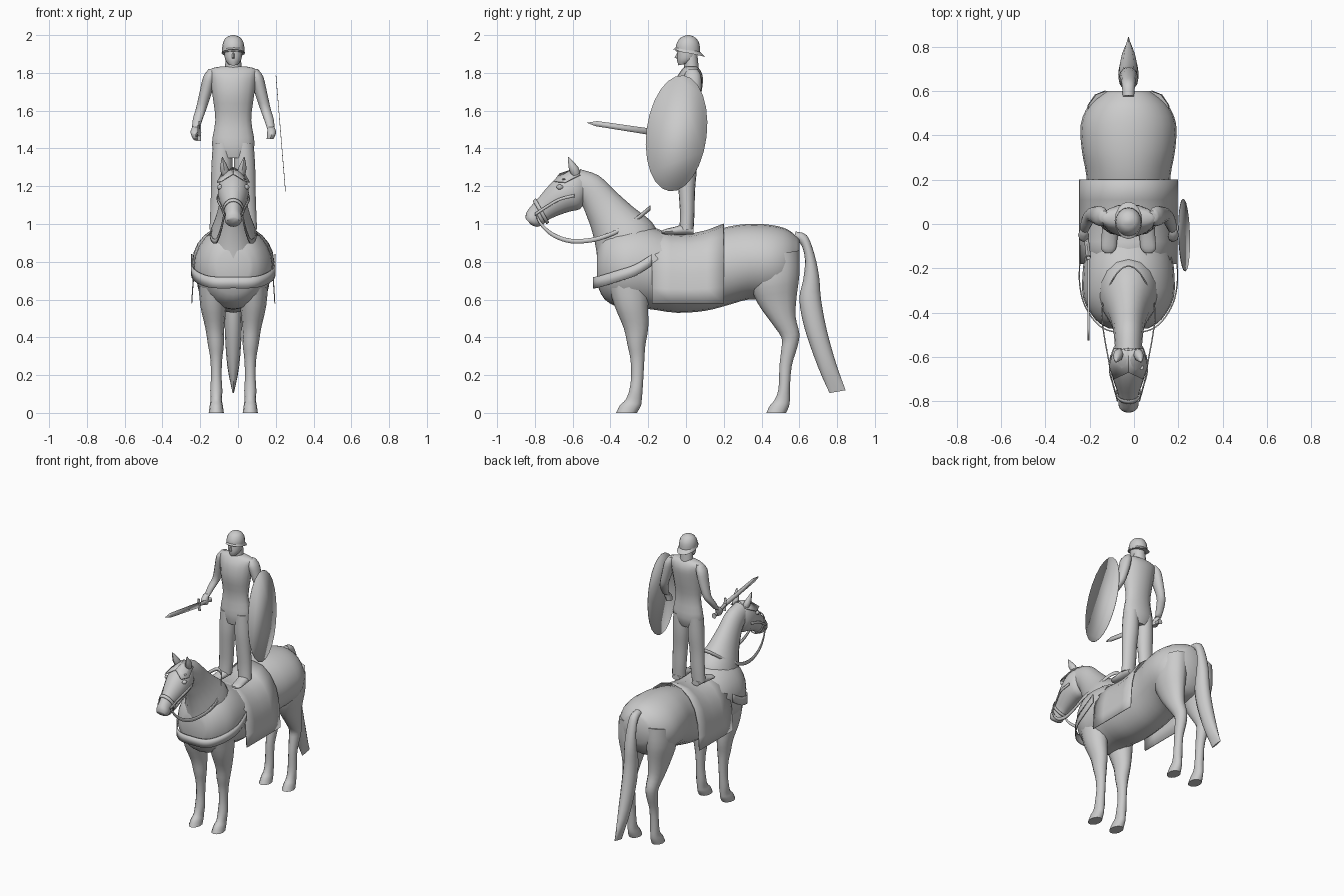
import bpy
import bmesh
from math import sin, cos, pi, radians
from mathutils import Vector, Matrix

UNIT = 0.01      # all part sizes are given in hundredths
MID = -2.5       # the mount and rider stand slightly off centre

cube = bpy.data.objects.get("Cube")
if cube:
    bpy.data.objects.remove(cube)

grey = bpy.data.materials.new("plain grey")
grey.use_nodes = True
tone = (0.6, 0.6, 0.6, 1)
grey.diffuse_color = tone
grey.node_tree.nodes["Principled BSDF"].inputs["Base Color"].default_value = tone


def finish(name, bm, thickness=0, angle=50):
    """Turn a bmesh in hundredths into a shaded object."""
    bmesh.ops.scale(bm, vec=(UNIT, UNIT, UNIT), verts=bm.verts)
    bmesh.ops.recalc_face_normals(bm, faces=bm.faces)
    mesh = bpy.data.meshes.new(name)
    bm.to_mesh(mesh)
    bm.free()
    mesh.materials.append(grey)
    obj = bpy.data.objects.new(name, mesh)
    bpy.context.collection.objects.link(obj)
    if thickness:
        solid = obj.modifiers.new("thickness", "SOLIDIFY")
        solid.thickness = thickness * UNIT
        solid.offset = 0
    bpy.ops.object.select_all(action="DESELECT")
    obj.select_set(True)
    bpy.context.view_layer.objects.active = obj
    bpy.ops.object.shade_smooth_by_angle(angle=radians(angle))
    return obj


def smooth_path(points, steps):
    """Catmull-Rom interpolation through tuples of any length."""
    pts = [Vector(p) for p in points]
    out = []
    for i in range(len(pts) - 1):
        a, b, c, d = (pts[max(0, min(len(pts) - 1, i + k))] for k in (-1, 0, 1, 2))
        for s in range(steps):
            t = s / steps
            out.append(b + (c - a) * t / 2 + (a * 2 - b * 5 + c * 4 - d) * t * t / 2
                       + (b * 3 - a - c * 3 + d) * t ** 3 / 2)
    return out + [pts[-1]]


def loft(name, sections, side=1, steps=3, sides=16, caps=True, thickness=0):
    """Skin oval rings: (front y, z, back y, z, half width, sideways shift)."""
    bm = bmesh.new()
    rings = []
    full = [tuple(s) + (0,) * (6 - len(s)) for s in sections]
    for ya, za, yb, zb, half, shift in smooth_path(full, steps):
        ring = []
        for k in range(sides):
            t = 2 * pi * k / sides
            u = (1 - cos(t)) / 2
            x = MID + side * shift + half * sin(t)
            ring.append(bm.verts.new((x, ya + (yb - ya) * u, za + (zb - za) * u)))
        rings.append(ring)
    for r, q in zip(rings, rings[1:]):
        for k in range(sides):
            n = (k + 1) % sides
            bm.faces.new((r[k], r[n], q[n], q[k]))
    if caps:
        bm.faces.new(rings[0])
        bm.faces.new(rings[-1])
    return finish(name, bm, thickness)


def band(name, points, height, steps=4, thickness=0.6):
    """Upright strap following a path."""
    bm = bmesh.new()
    rows = [[bm.verts.new((MID + p.x, p.y, p.z + h)) for h in (-height / 2, height / 2)]
            for p in smooth_path(points, steps)]
    for a, b in zip(rows, rows[1:]):
        bm.faces.new((a[0], b[0], b[1], a[1]))
    return finish(name, bm, thickness)


def both_ways(half):
    """Complete a path that starts on the middle plane."""
    return [(-x, y, z) for x, y, z in reversed(half[1:])] + half


def plate(name, points, thickness=0.5):
    bm = bmesh.new()
    bm.faces.new([bm.verts.new((MID + x, y, z)) for x, y, z in points])
    return finish(name, bm, thickness)


# Horse trunk, neck, head and tail
loft("horse_body", [
    (-47, 68, -47, 86, 9), (-43, 60, -43, 95, 15), (-33, 55, -33, 99, 20.5),
    (-20, 55, -20, 99, 20.5), (-5, 53, -5, 94, 19), (10, 54, 10, 95, 18.5),
    (22, 57, 22, 98.5, 19), (33, 60, 33, 100, 21), (45, 60, 45, 99.5, 21.5),
    (54, 63, 54, 97, 17.5), (60, 73, 60, 92, 10)], sides=24)
loft("horse_neck", [
    (-46, 70, -14, 93, 15), (-47.5, 86, -18, 101, 13), (-50, 97, -28, 109, 9.5),
    (-52.5, 104, -37, 117, 7.5), (-55, 110, -46, 125.5, 6.5), (-58, 113, -56, 129, 6)])
loft("horse_head", [
    (-52, 126, -54, 112, 5), (-59, 129, -56, 108, 7.5), (-66, 126, -62, 106.5, 8.2),
    (-72, 121, -69, 104, 6.8), (-78, 114, -73, 102, 5), (-82, 109.5, -76, 99.5, 4.4),
    (-84.5, 106, -79, 98.5, 4.5), (-85, 103, -82, 99.5, 3.3)])
loft("horse_tail", [
    (57, 92, 58, 96, 2.5), (61, 89, 64, 94, 3), (63, 81, 68, 84, 3.5),
    (62, 70, 70.5, 72, 4.2), (60, 60, 71.5, 60, 4.5), (63, 44, 74.5, 44, 4.5),
    (70, 24, 79.5, 26, 3.2), (76, 10.5, 84.5, 12, 0.5)], sides=12)

# Horse legs, ears and eyes
for side, label in ((1, "left"), (-1, "right")):
    loft(f"front_leg_{label}", [
        (-42, 70, -19, 70, 8.5, 10), (-38, 57, -20, 57, 7, 10.5), (-33, 45, -20, 45, 5, 9.8),
        (-31, 36, -21.5, 36, 4.2, 9.2), (-29.5, 29, -22, 29, 3.2, 9), (-29, 20, -22.5, 20, 2.8, 9),
        (-30, 12, -23, 12, 3.2, 9), (-32, 7, -23.5, 6, 3, 9),
        (-35, 4, -24, 3.5, 3.5, 9), (-37, 0, -26, 0, 4, 9)], side, sides=12)
    loft(f"hind_leg_{label}", [
        (36, 82, 60, 86, 9, 10), (34, 69, 60, 73, 8.5, 11), (38, 58, 58.5, 61, 6.5, 10.5),
        (45, 48, 58, 51, 5, 10), (50.5, 40, 60, 42, 4, 9.3), (50.5, 34, 59, 35, 3.6, 9),
        (49.5, 25, 56, 25, 2.8, 9), (49, 13, 55, 13, 3, 9), (47, 7, 55, 7, 3, 9),
        (44.5, 4, 54.5, 3.5, 3.5, 9), (42.5, 0, 53, 0, 4, 9)], side, sides=12)
    loft(f"ear_{label}", [
        (-60, 125, -56, 126, 2, 4), (-62, 129, -57, 130, 2.2, 4.8),
        (-62.5, 135.5, -62, 135.5, 0.2, 5.8)], side, sides=8)
    loft(f"horse_eye_{label}", [
        (-68.5, 119, -68.5, 120, 0.6, 6.8), (-67, 118, -67, 121, 1.6, 7),
        (-65, 119, -65, 120, 0.6, 7)], side, sides=8)
    # Bridle straps and loose forelock
    band(f"cheek_strap_{label}", [
        (side * 4.9, -80, 105), (side * 6.4, -74, 109), (side * 8.4, -67, 113),
        (side * 8, -59, 115)], 1.6)
    plate(f"forelock_{label}", [
        (0, -57, 130), (side * 6.5, -56, 126), (side * 8.6, -64, 122),
        (side * 6.5, -70, 122.5), (0, -67, 126.5)])

# Noseband, reins and breast strap
loft("noseband", [(-79.5, 113.5, -72.5, 101, 5.6), (-81, 112, -74, 100, 5.3)],
     steps=1, caps=False, thickness=0.5)
band("reins", both_ways([
    (0, -19, 108.5), (5, -22, 106), (10, -31, 99), (12, -40, 94.5), (11, -50, 91.5),
    (9, -61, 91), (7.5, -70, 94), (6, -76, 99), (5, -79, 104)]), 2.4)
band("breast_strap", both_ways([
    (0, -49, 69), (9, -48, 69), (15, -44, 70), (20, -36, 72.5), (22, -27, 75.5),
    (22, -18, 81)]), 6)

# Saddle cloth: an arch drawn across the back, sagging in the middle
arch = both_ways([(0, 0, 97), (8, 0, 95.5), (14, 0, 91), (18.5, 0, 84),
                  (20.8, 0, 75), (21.5, 0, 66), (22, 0, 58)])
bm = bmesh.new()
rows = []
for y, lift in ((-18, 0), (-8, -2), (2, -2.5), (11, -0.5), (20, 3)):
    rows.append([bm.verts.new((MID + x, y, z + lift * (z - 58) / 39)) for x, _, z in arch])
for a, b in zip(rows, rows[1:]):
    for i in range(len(arch) - 1):
        bm.faces.new((a[i], a[i + 1], b[i + 1], b[i]))
finish("saddle_cloth", bm, 0.5)

# Rider torso and head
loft("rider_torso", [
    (-4, 135, 5, 135, 8), (-5, 142, 7, 142, 11.3), (-4, 155, 6, 155, 9.5),
    (-6, 168, 8, 168, 11), (-5, 177, 9, 177, 12.2), (-2, 182, 7.5, 181.5, 12.5),
    (0, 183.5, 5.5, 183.5, 6)])
loft("rider_neck", [(-1, 180, 7, 180, 4.5), (-1, 190, 6, 190, 4)], steps=1, sides=12)
loft("rider_face", [
    (-4, 184, 1, 185, 2.5), (-4.8, 187, 5, 187, 4.2), (-4.5, 191, 6, 191, 4.8),
    (-4, 195, 6, 195, 4.5)], sides=12)
loft("rider_nose", [(-4.5, 191, -3, 191, 0.5), (-6, 188.3, -3, 188, 0.9),
                    (-4.5, 187.3, -3, 187, 0.5)], steps=1, sides=6)
loft("helmet", [
    (-5.5, 191.5, 7.5, 189.5, 5.8), (-5.2, 195, 7.2, 195, 5.7),
    (-3, 198.5, 5.2, 198.5, 4), (0.5, 200, 2, 200, 0.8)])
loft("helmet_brim", [(-6.8, 192.5, 10, 188.5, 6.2), (-5.2, 193.5, 7.2, 191.5, 5.7)], steps=1)

# Rider limbs
for side, label in ((1, "left"), (-1, "right")):
    loft(f"rider_leg_{label}", [
        (-4.5, 143, 6, 143, 5, 5.8), (-4.8, 130, 5.8, 130, 5.6, 6),
        (-4, 118, 4.8, 118, 5.2, 6.6), (-3.2, 106, 4.5, 106, 5, 7.2),
        (-3.5, 97, 4, 97, 4.8, 7.8)], side)
    loft(f"rider_foot_{label}", [
        (4, 94.5, 4, 98, 3, 7.8), (0, 94.3, 0, 100, 4, 7.8), (-6, 94.3, -6, 98.5, 3.6, 8.5),
        (-11, 94.5, -11, 97.3, 3.4, 9), (-13, 95, -13, 96.3, 1.8, 9)], side, sides=12)
    loft(f"rider_arm_{label}", [
        (1, 182, 6, 182, 2, 11), (-1, 178, 8, 178, 3.4, 12.5), (0, 170, 8, 170, 3.3, 14.5),
        (1, 161, 7, 161, 2.8, 17), (-2, 155, 4, 156, 2.6, 18.8), (-5, 149, 0, 151, 1.9, 20)],
        side, sides=12)
    loft(f"rider_hand_{label}", [
        (-5, 151, -1, 152, 1.6, 20), (-8, 148, -2, 149, 2.4, 20.3),
        (-8, 145, -3, 145, 1.8, 19.5)], side, sides=8)

# Sword held forward in the right hand
blade = [(-18, -15, 150), (-18, -47, 154.5), (-18, -52.5, 153.6), (-18, -48, 151.8), (-18, -15, 146.5)]
plate("sword_blade", blade, 0.9)
loft("sword_guard", [(-15, 144, -13.5, 144, 1, 18), (-16, 152.5, -14.5, 152.5, 1, 18)],
     side=-1, steps=1, sides=8)
loft("sword_grip", [(-15, 147, -15, 149.5, 1.1, 18), (-2, 145, -2, 147.5, 1.1, 19.5),
                    (0, 144, 0, 148, 1.8, 19.7)], side=-1, steps=1, sides=8)

# Oval shield on the left arm
bm = bmesh.new()
bmesh.ops.create_circle(bm, cap_ends=True, segments=24, radius=1)
place = (Matrix.Translation((22.6, -5, 148)) @ Matrix.Rotation(radians(4.7), 4, "Y").inverted()
         @ Matrix.Rotation(radians(-7), 4, "X") @ Matrix.Diagonal((1, 16, 31, 1))
         @ Matrix.Rotation(pi / 2, 4, "Y"))
bmesh.ops.transform(bm, matrix=place, verts=bm.verts)
finish("shield", bm, 0.3)
